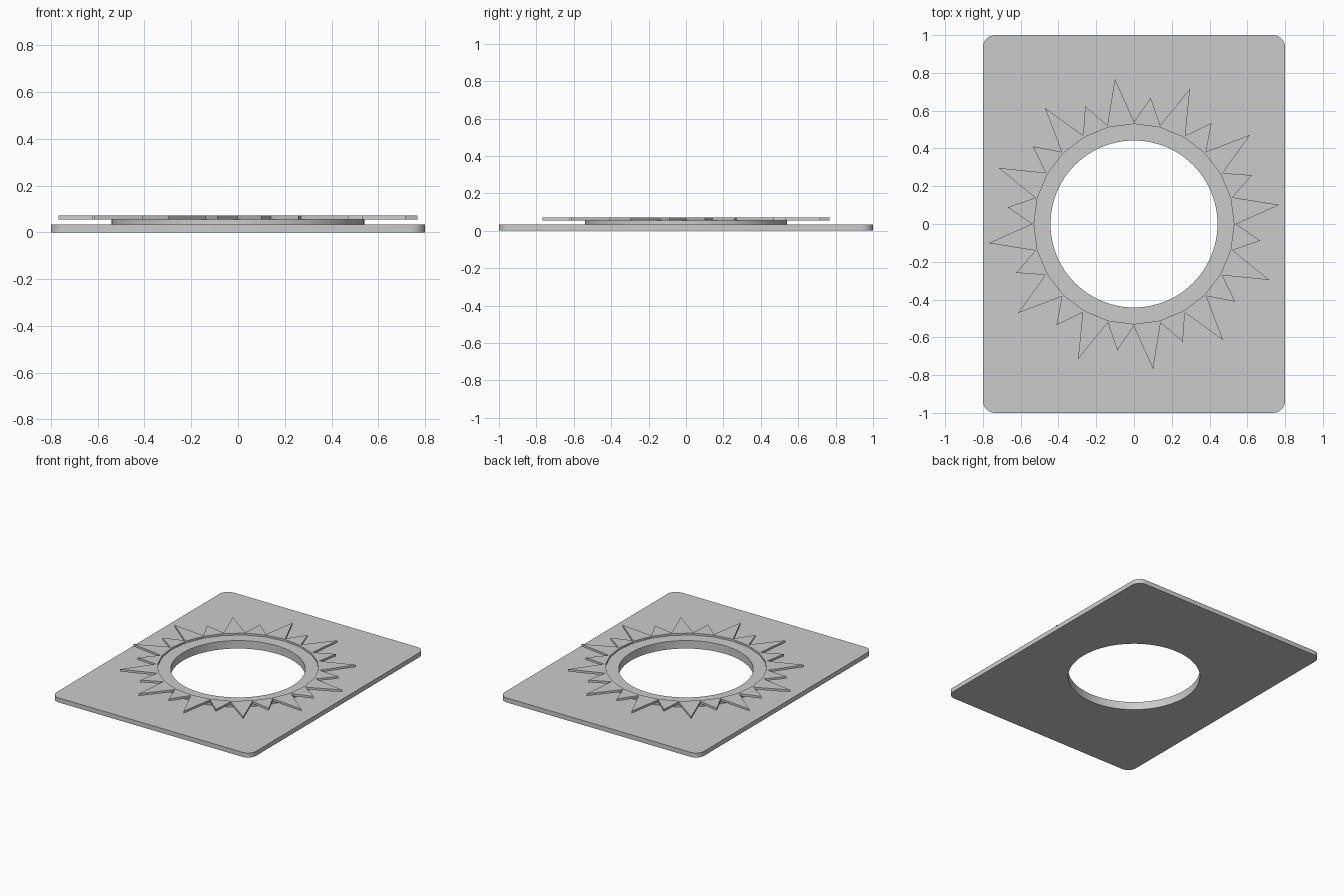
import bpy, bmesh
from math import cos, sin, pi, radians
from mathutils import Matrix, Vector

cube = bpy.data.objects.get("Cube")
if cube:
    bpy.data.objects.remove(cube, do_unlink=True)

GREY = (0.6, 0.6, 0.6, 1.0)
grey = bpy.data.materials.new("plain grey")
grey.use_nodes = True
grey.diffuse_color = GREY
grey.node_tree.nodes["Principled BSDF"].inputs["Base Color"].default_value = GREY


def arc(radius, steps, start=0.0, sweep=2 * pi, centre=(0, 0)):
    return [(centre[0] + radius * cos(start + sweep * i / steps),
             centre[1] + radius * sin(start + sweep * i / steps)) for i in range(steps)]


def prism(name, loops, bottom, top):
    """Extrude a flat outline, with optional holes, between two heights."""
    bm = bmesh.new()
    edges = []
    for loop in loops:
        verts = [bm.verts.new((x, y, bottom)) for x, y in loop]
        edges += [bm.edges.new((v, verts[i - 1])) for i, v in enumerate(verts)]
    bmesh.ops.triangle_fill(bm, edges=edges, use_beauty=True)
    extruded = bmesh.ops.extrude_face_region(bm, geom=bm.faces[:], use_keep_orig=True)
    raised = [g for g in extruded["geom"] if isinstance(g, bmesh.types.BMVert)]
    bmesh.ops.translate(bm, verts=raised, vec=(0, 0, top - bottom))
    bmesh.ops.recalc_face_normals(bm, faces=bm.faces[:])
    mesh = bpy.data.meshes.new(name)
    bm.to_mesh(mesh)
    bm.free()
    mesh.materials.append(grey)
    obj = bpy.data.objects.new(name, mesh)
    bpy.context.collection.objects.link(obj)
    return obj


def smooth(obj):
    bpy.ops.object.select_all(action="DESELECT")
    obj.select_set(True)
    bpy.context.view_layer.objects.active = obj
    bpy.ops.object.shade_smooth_by_angle(angle=radians(30))


HOLE = 0.442
hole = arc(HOLE, 96)

# Rounded rectangular plate with a round opening
corner = 0.065
outline = []
for i, (sx, sy) in enumerate([(1, 1), (-1, 1), (-1, -1), (1, -1)]):
    centre = (sx * (0.8 - corner), sy * (1 - corner))
    outline += arc(corner, 10, i * pi / 2, pi / 2, centre)
    end = (i + 1) * pi / 2
    outline.append((centre[0] + corner * cos(end), centre[1] + corner * sin(end)))
smooth(prism("base_plate", [outline, hole], 0, 0.033))

# Raised collar around the opening
smooth(prism("collar_ring", [arc(0.54, 96), hole], 0.033, 0.058))

# Alternating long and short rays resting on the collar
for i in range(24):
    tip = 0.775 if i % 2 == 0 else 0.675
    ray = prism(f"ray_{i + 1}", [[(0.525, -0.075), (tip, 0), (0.525, 0.075)]], 0.056, 0.072)
    ray.data.transform(Matrix.Rotation(radians(7.5 + 15 * i), 4, "Z"))
